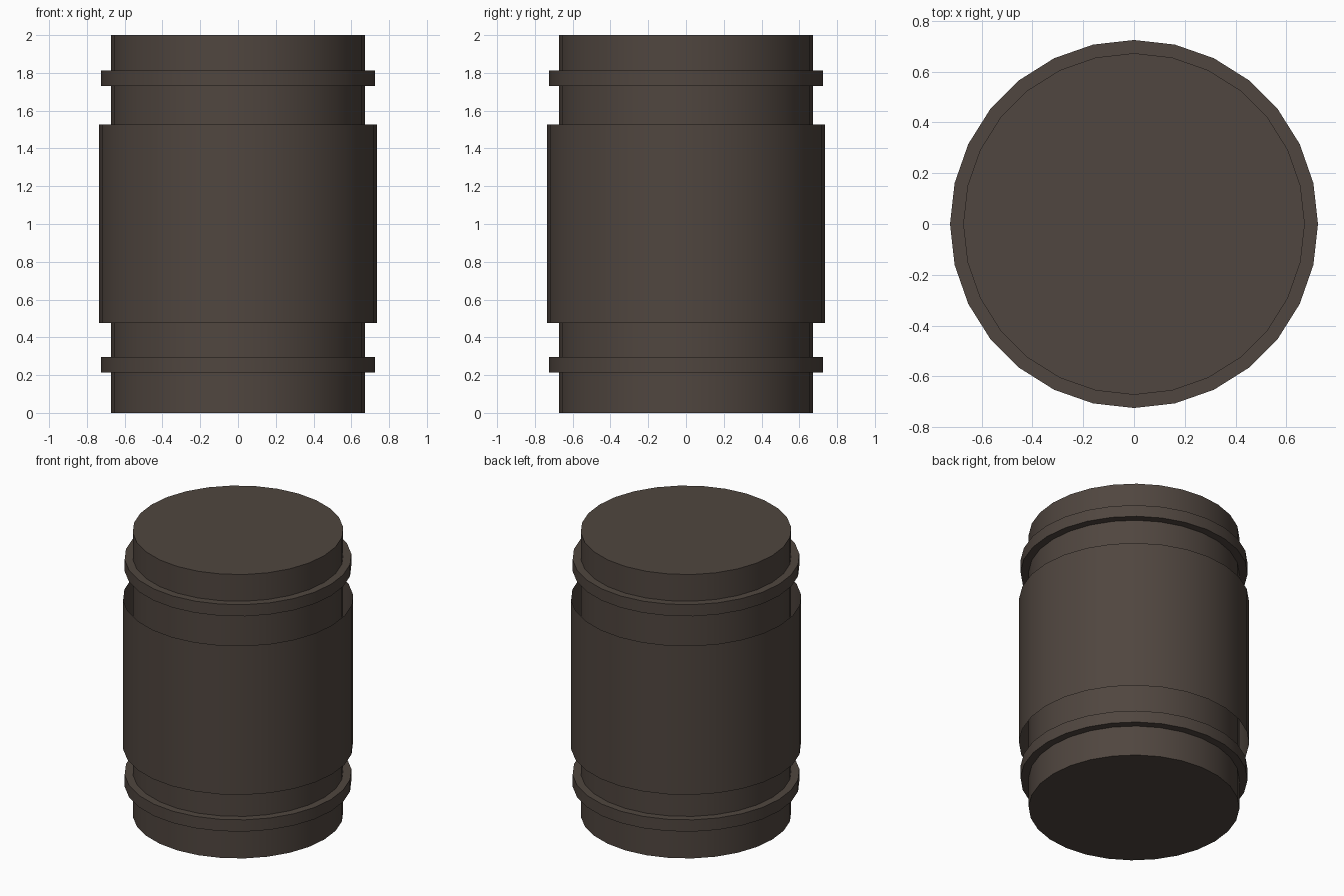
import bpy
import math

SIDES = 28

cube = bpy.data.objects.get("Cube")
if cube:
    bpy.data.objects.remove(cube, do_unlink=True)

# One dark brown for every part
brown = bpy.data.materials.new("dark_brown")
brown.use_nodes = True
colour = (0.08, 0.061, 0.05, 1)
brown.diffuse_color = colour
brown.node_tree.nodes["Principled BSDF"].inputs["Base Color"].default_value = colour


def drum(name, radius, bottom, top, caps="NGON"):
    """Upright cylinder between two heights, with smooth sides."""
    bpy.ops.mesh.primitive_cylinder_add(
        vertices=SIDES, radius=radius, depth=top - bottom,
        end_fill_type=caps, location=(0, 0, (bottom + top) / 2))
    part = bpy.context.object
    part.name = name
    part.data.materials.append(brown)
    bpy.ops.object.shade_smooth_by_angle(angle=math.radians(30))
    return part


# Solid core, full height
drum("core", 0.673, 0, 2)

# Thin open sleeve around the middle
drum("sleeve", 0.735, 0.477, 1.527, caps="NOTHING")

# Raised bands near both ends
drum("lower_band", 0.725, 0.213, 0.296)
drum("upper_band", 0.725, 1.73, 1.812)
